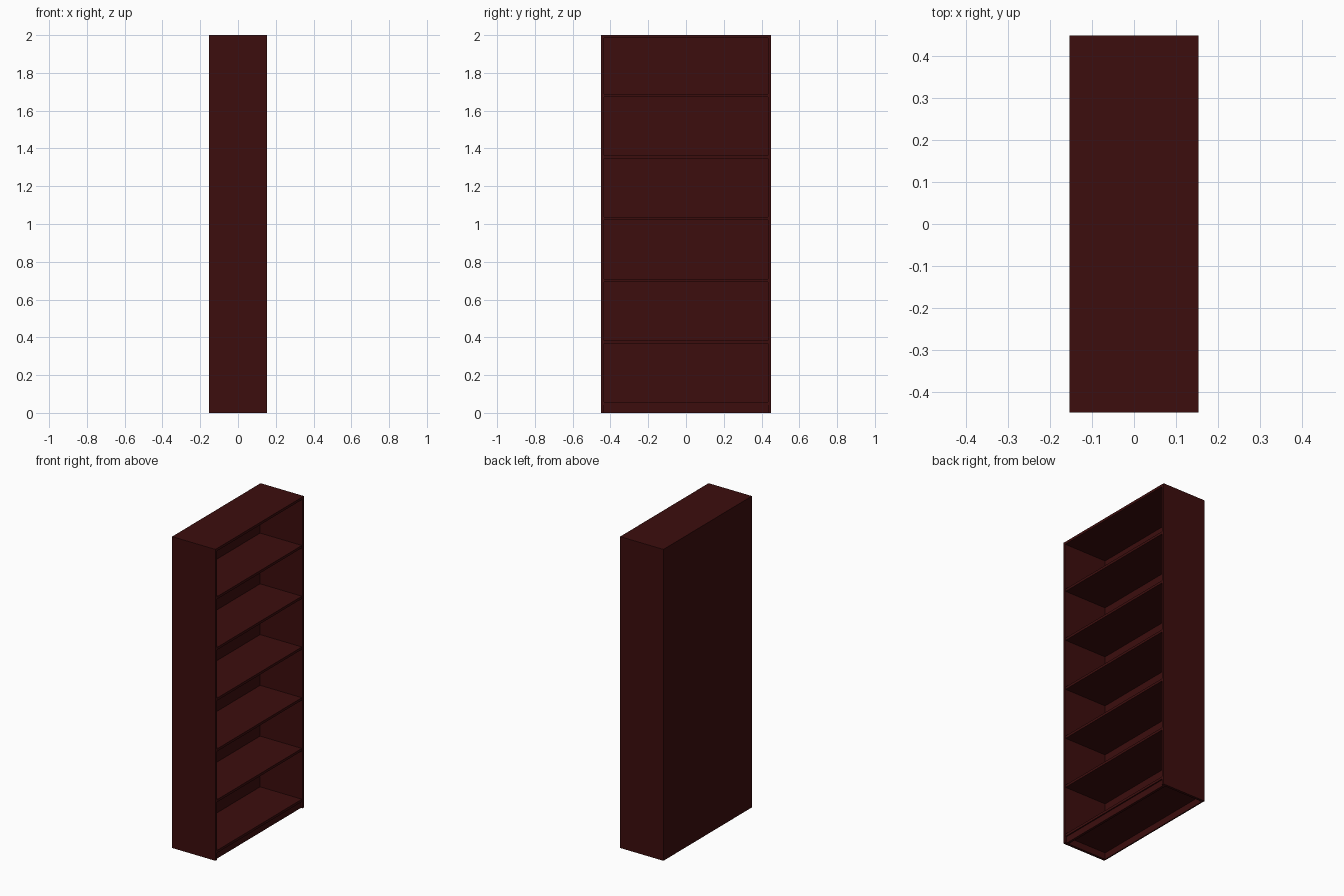
import bpy

# Remove the default cube
if "Cube" in bpy.data.objects:
    bpy.data.objects.remove(bpy.data.objects["Cube"])


def make_material(name, rgb):
    mat = bpy.data.materials.new(name)
    mat.use_nodes = True
    mat.diffuse_color = (*rgb, 1)
    mat.node_tree.nodes["Principled BSDF"].inputs["Base Color"].default_value = (*rgb, 1)
    return mat


wood = make_material("dark mahogany", (0.045, 0.004, 0.004))


def board(name, low, high):
    """Flat board between two opposite corners."""
    bpy.ops.mesh.primitive_cube_add(size=1, location=[(a + b) / 2 for a, b in zip(low, high)])
    obj = bpy.context.object
    obj.name = name
    obj.scale = [b - a for a, b in zip(low, high)]
    bpy.ops.object.transform_apply(location=False, rotation=False, scale=True)
    obj.data.materials.append(wood)
    return obj


DEPTH, WIDTH, HEIGHT = 0.154, 0.449, 2.0   # half depth, half width, full height
T = 0.016                                  # board thickness
INNER = WIDTH - T
BACK = -DEPTH + 0.008                      # inner face of the back panel

# Carcass
board("right_side_panel", (-DEPTH, -WIDTH, 0), (DEPTH, -INNER, HEIGHT))
board("left_side_panel", (-DEPTH, INNER, 0), (DEPTH, WIDTH, HEIGHT))
board("top_panel", (-DEPTH, -INNER, HEIGHT - T), (DEPTH, INNER, HEIGHT))
board("back_panel", (-DEPTH, -INNER, 0), (BACK, INNER, HEIGHT - T))

# Bottom shelf and five evenly spaced shelves above it
for i in range(6):
    z = 0.042 + i * 0.326
    board(f"shelf_{i + 1}", (BACK, -INNER, z), (DEPTH - 0.003, INNER, z + T))

# Plinth strip, set slightly back under the bottom shelf
board("plinth", (DEPTH - 0.026, -INNER, 0), (DEPTH - 0.01, INNER, 0.042))
